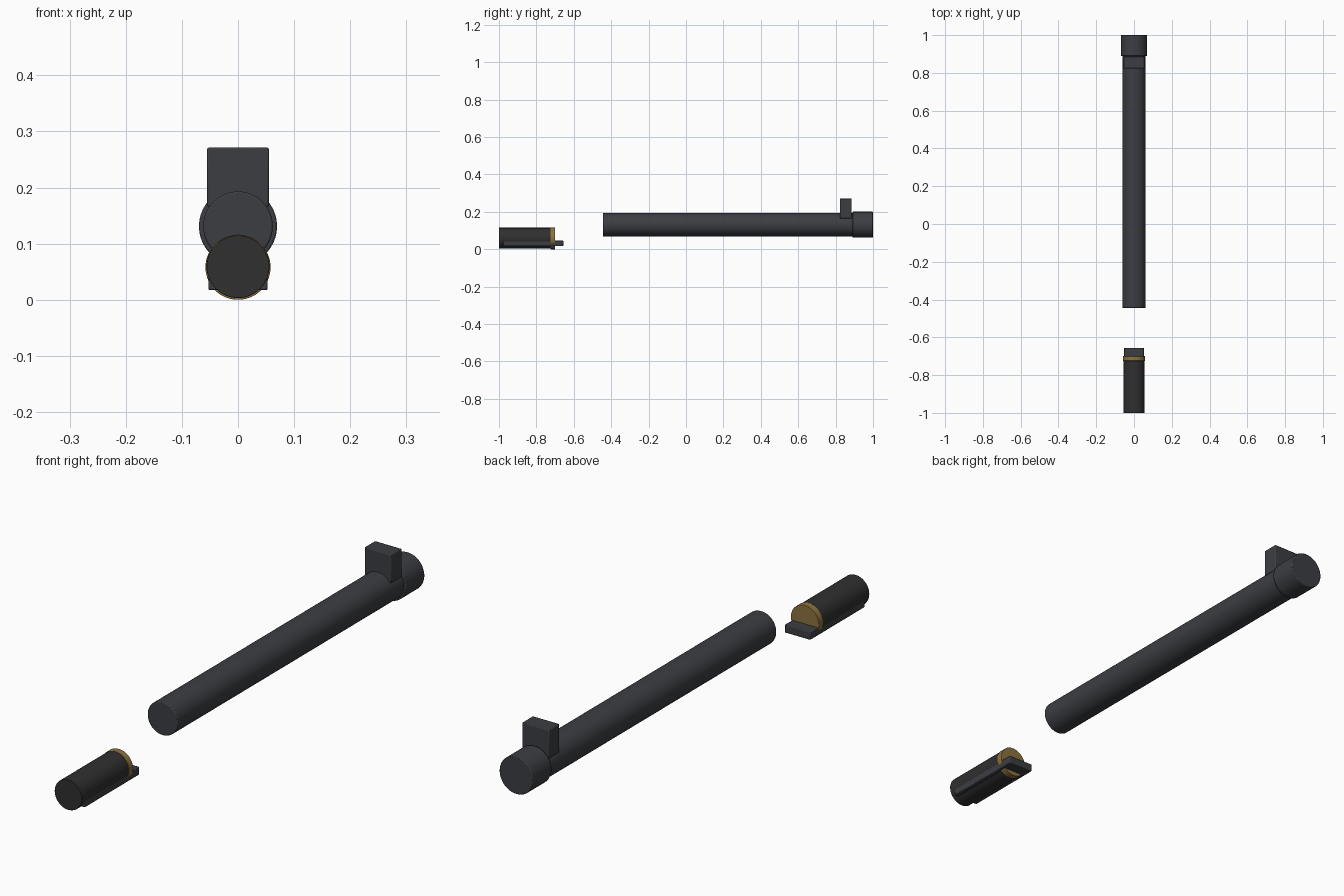
import bpy
from math import radians

if "Cube" in bpy.data.objects:
    bpy.data.objects.remove(bpy.data.objects["Cube"])


def material(name, rgb):
    m = bpy.data.materials.new(name)
    m.diffuse_color = (*rgb, 1)
    m.use_nodes = True
    m.node_tree.nodes["Principled BSDF"].inputs["Base Color"].default_value = m.diffuse_color
    return m


steel = material("dark_steel", (0.045, 0.048, 0.055))
black = material("black_steel", (0.028, 0.029, 0.028))
brass = material("brass", (0.27, 0.17, 0.05))


def finish(ob, name, mat, bevel):
    ob.name = name
    ob.data.materials.append(mat)
    mod = ob.modifiers.new("bevel", 'BEVEL')
    mod.width = bevel
    mod.segments = 2
    mod.limit_method = 'ANGLE'
    mod.angle_limit = radians(40)
    bpy.ops.object.shade_smooth_by_angle(angle=radians(35))
    return ob


def rod(name, r, y0, y1, z, mat, bevel=0.003):
    """Cylinder lying along y."""
    bpy.ops.mesh.primitive_cylinder_add(
        vertices=64, radius=r, depth=y1 - y0,
        location=(0, (y0 + y1) / 2, z), rotation=(radians(90), 0, 0))
    return finish(bpy.context.object, name, mat, bevel)


def block(name, half_x, y0, y1, z0, z1, mat, bevel=0.003):
    bpy.ops.mesh.primitive_cube_add(size=1, location=(0, (y0 + y1) / 2, (z0 + z1) / 2))
    ob = bpy.context.object
    ob.scale = (2 * half_x, y1 - y0, z1 - z0)
    bpy.ops.object.transform_apply(location=False, rotation=False, scale=True)
    return finish(ob, name, mat, bevel)


# Long tube with its end collar and upright block
rod("barrel", 0.062, -0.445, 0.893, 0.131, steel)
rod("end_collar", 0.0695, 0.89, 1.0, 0.131, steel)
block("upright_block", 0.055, 0.823, 0.886, 0.165, 0.271, steel)

# Separate short cylinder with brass ring and flat rail
rod("short_cylinder", 0.056, -1.0, -0.715, 0.059, black, 0.001)
rod("brass_ring", 0.058, -0.724, -0.7, 0.058, brass, 0.001)
block("flat_rail", 0.053, -0.978, -0.656, 0.017, 0.047, steel)
